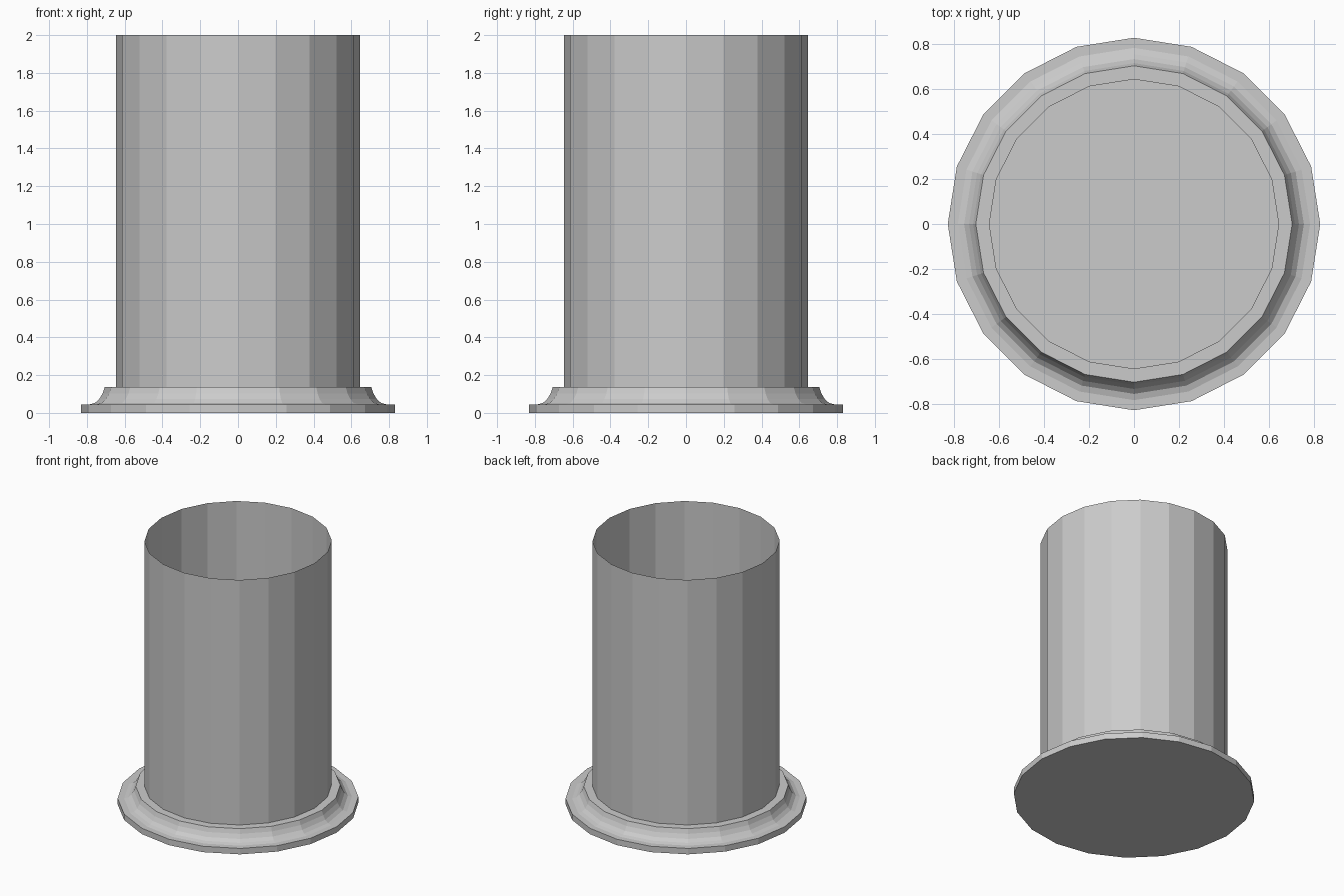
import bpy, bmesh
from math import cos, sin, tau

if "Cube" in bpy.data.objects:
    bpy.data.objects.remove(bpy.data.objects["Cube"])

SIDES = 20


def lathe(name, profile):
    """Revolve (radius, z) points into a flat-shaded open shell, capped at the last ring."""
    bm = bmesh.new()
    rings = [[bm.verts.new((r * cos(tau * i / SIDES), r * sin(tau * i / SIDES), z))
              for i in range(SIDES)] for r, z in profile]
    for upper, lower in zip(rings, rings[1:]):
        for i in range(SIDES):
            j = (i + 1) % SIDES
            bm.faces.new((upper[i], lower[i], lower[j], upper[j]))
    bm.faces.new(rings[-1][::-1])
    mesh = bpy.data.meshes.new(name)
    bm.to_mesh(mesh)
    bm.free()
    obj = bpy.data.objects.new(name, mesh)
    bpy.context.collection.objects.link(obj)
    return obj


# Open-topped shaft flowing into a coved foot with a flat closed bottom
lathe("column_base", [
    (0.645, 2.0), (0.645, 0.137),              # shaft
    (0.705, 0.137),                            # ledge
    (0.717, 0.103), (0.735, 0.073),            # concave cove
    (0.757, 0.053), (0.785, 0.045),
    (0.83, 0.045), (0.83, 0.0),                # plinth rim
])
